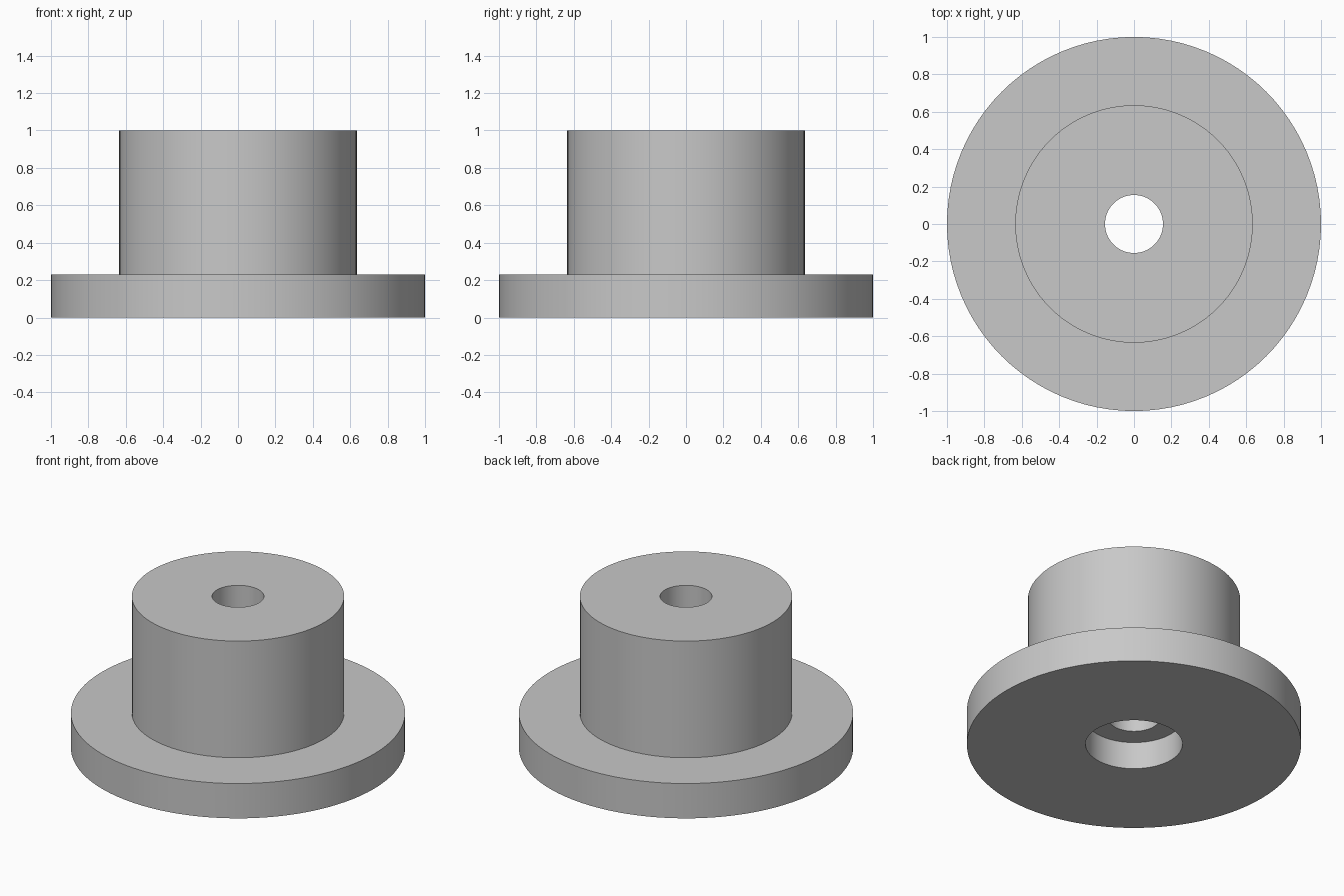
import bpy
import bmesh
import math

if "Cube" in bpy.data.objects:
    bpy.data.objects.remove(bpy.data.objects["Cube"], do_unlink=True)

SEGMENTS = 96
FLANGE_R, HUB_R, BORE_R, RECESS_R = 1.0, 0.635, 0.155, 0.29
HEIGHT, FLANGE_H, RECESS_H = 1.0, 0.23, 0.18

# Plain grey metal
grey = bpy.data.materials.new("grey")
grey.use_nodes = True
colour = (0.58, 0.58, 0.58, 1)
grey.diffuse_color = colour
grey.node_tree.nodes["Principled BSDF"].inputs["Base Color"].default_value = colour

# Closed half section (radius, height): flange, hub, through bore, bottom recess
section = [
    (RECESS_R, 0), (FLANGE_R, 0), (FLANGE_R, FLANGE_H),
    (HUB_R, FLANGE_H), (HUB_R, HEIGHT), (BORE_R, HEIGHT),
    (BORE_R, RECESS_H), (RECESS_R, RECESS_H),
]

# Turn the section around the vertical axis
bm = bmesh.new()
verts = [bm.verts.new((r, 0, z)) for r, z in section]
edges = [bm.edges.new((verts[i - 1], verts[i])) for i in range(len(verts))]
bmesh.ops.spin(bm, geom=verts + edges, cent=(0, 0, 0), axis=(0, 0, 1),
               angle=math.tau, steps=SEGMENTS, use_merge=True)
bmesh.ops.remove_doubles(bm, verts=bm.verts, dist=0.0001)
bmesh.ops.recalc_face_normals(bm, faces=bm.faces)
mesh = bpy.data.meshes.new("flanged_bushing")
bm.to_mesh(mesh)
bm.free()
mesh.materials.append(grey)

bushing = bpy.data.objects.new("flanged_bushing", mesh)
bpy.context.collection.objects.link(bushing)

# Smooth round walls with crisp rims
bpy.ops.object.select_all(action='DESELECT')
bushing.select_set(True)
bpy.context.view_layer.objects.active = bushing
bpy.ops.object.shade_smooth_by_angle(angle=math.radians(30))
